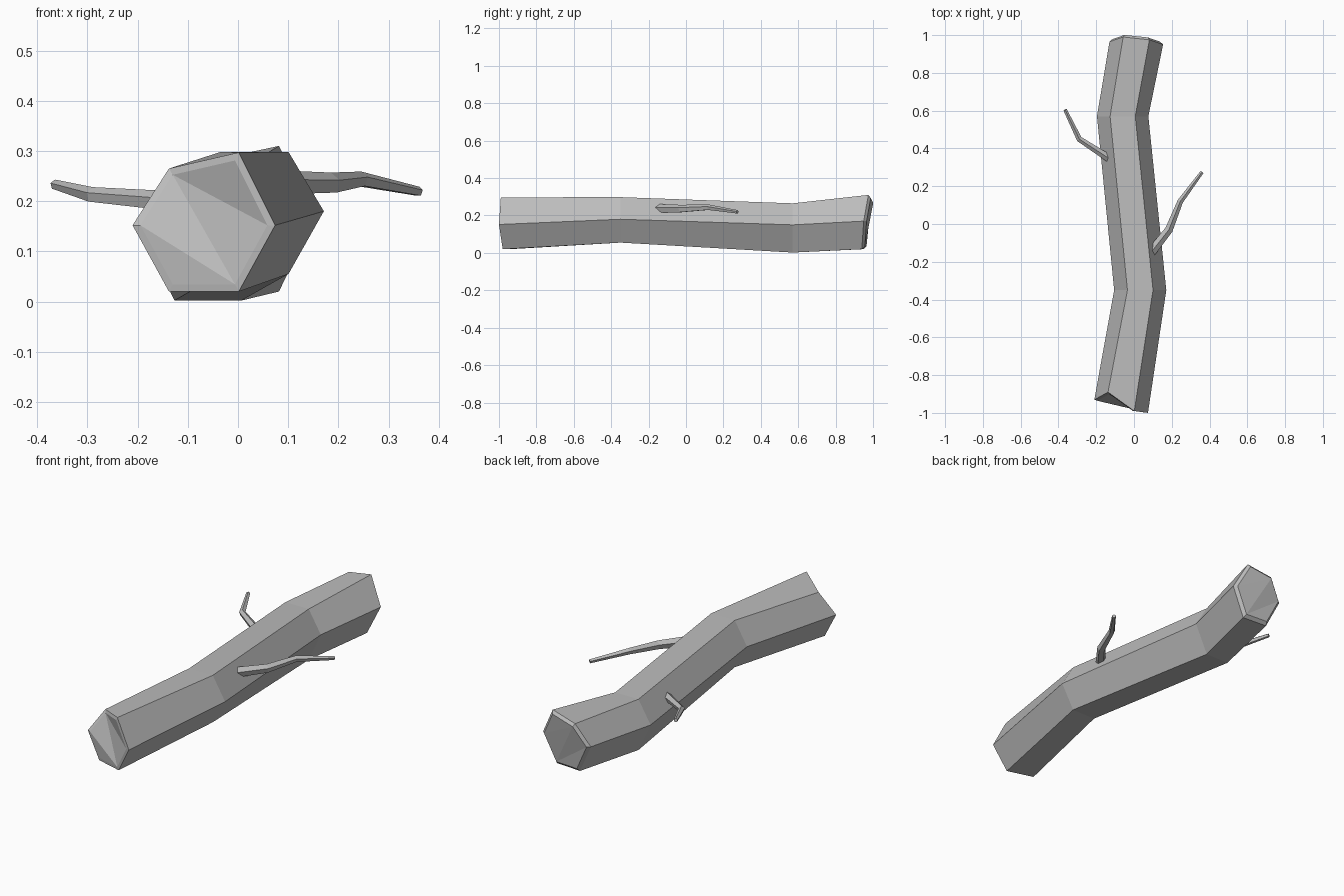
import bpy
from mathutils import Vector

cube = bpy.data.objects.get("Cube")
if cube:
    bpy.data.objects.remove(cube)

bark = bpy.data.materials.new("grey bark")
bark.use_nodes = True
grey = (0.5, 0.5, 0.5, 1)
bark.diffuse_color = grey
bark.node_tree.nodes["Principled BSDF"].inputs["Base Color"].default_value = grey


def add_object(name, verts, faces):
    mesh = bpy.data.meshes.new(name)
    mesh.from_pydata(verts, [], faces)
    mesh.materials.append(bark)
    obj = bpy.data.objects.new(name, mesh)
    bpy.context.collection.objects.link(obj)
    return obj


def bridge(rings, sides):
    """Quads between consecutive rings."""
    faces = []
    for r in range(rings - 1):
        for i in range(sides):
            j = (i + 1) % sides
            a, b = r * sides, (r + 1) * sides
            faces.append((a + i, a + j, b + j, b + i))
    return faces


def hexagon(cx, half, top, mid, bottom, ys, dip=0):
    """Six-sided log section: right, top pair, left, bottom pair."""
    inner = half * 0.49
    xs = (half, inner, -inner, -half, -inner, inner)
    zs = (mid, top, top - dip, mid, bottom, bottom)
    return [Vector((cx + x, y, z)) for x, y, z in zip(xs, ys, zs)]


def chamfer(ring, shift):
    """Slightly smaller copy of an end section, moved along the log."""
    centre = sum(ring, Vector()) / len(ring)
    return [centre + (v - centre) * 0.89 + Vector((0, shift, 0)) for v in ring]


# Log: bent hexagonal trunk with ragged, chamfered ends
front = hexagon(-0.068, 0.142, 0.297, 0.152, 0.02,
                (-1, -0.99, -0.89, -0.93, -0.94, -0.98), 0.032)
back = hexagon(0.012, 0.142, 0.31, 0.17, 0.02,
               (0.95, 0.975, 0.99, 0.965, 0.95, 0.94), 0.03)
sections = [
    chamfer(front, -0.003),
    front,
    hexagon(0.033, 0.138, 0.298, 0.18, 0.055, [-0.35] * 6),
    hexagon(-0.06, 0.136, 0.265, 0.15, 0.002, [0.57] * 6),
    back,
    chamfer(back, 0.014),
]
faces = bridge(len(sections), 6)
cap = [(0, 1, 2), (0, 2, 5), (2, 3, 5), (3, 4, 5)]
last = 6 * (len(sections) - 1)
faces += [f[::-1] for f in cap]
faces += [tuple(i + last for i in f) for f in cap]
add_object("log", [v for s in sections for v in s], faces)


# Twigs: tapered five-sided sweeps through a few points
def twig(name, path, radii, sides=5):
    from math import cos, sin, tau
    pts = [Vector(p) for p in path]
    verts = []
    for k, p in enumerate(pts):
        along = (pts[min(k + 1, len(pts) - 1)] - pts[max(k - 1, 0)]).normalized()
        side = along.cross(Vector((0, 0, 1))).normalized()
        up = side.cross(along)
        for i in range(sides):
            a = tau * i / sides
            verts.append(p + radii[k] * (up * cos(a) + side * sin(a)))
    faces = [f[::-1] for f in bridge(len(pts), sides)]
    n = len(verts)
    faces += [tuple(range(sides)), tuple(range(n - 1, n - sides - 1, -1))]
    add_object(name, verts, faces)


twig("left_twig",
     [(0.09, -0.15, 0.235), (0.185, -0.03, 0.235), (0.245, 0.12, 0.243), (0.36, 0.275, 0.219)],
     (0.026, 0.022, 0.016, 0.01))
twig("right_twig",
     [(-0.09, 0.32, 0.195), (-0.29, 0.45, 0.212), (-0.365, 0.605, 0.233)],
     (0.023, 0.016, 0.01))
